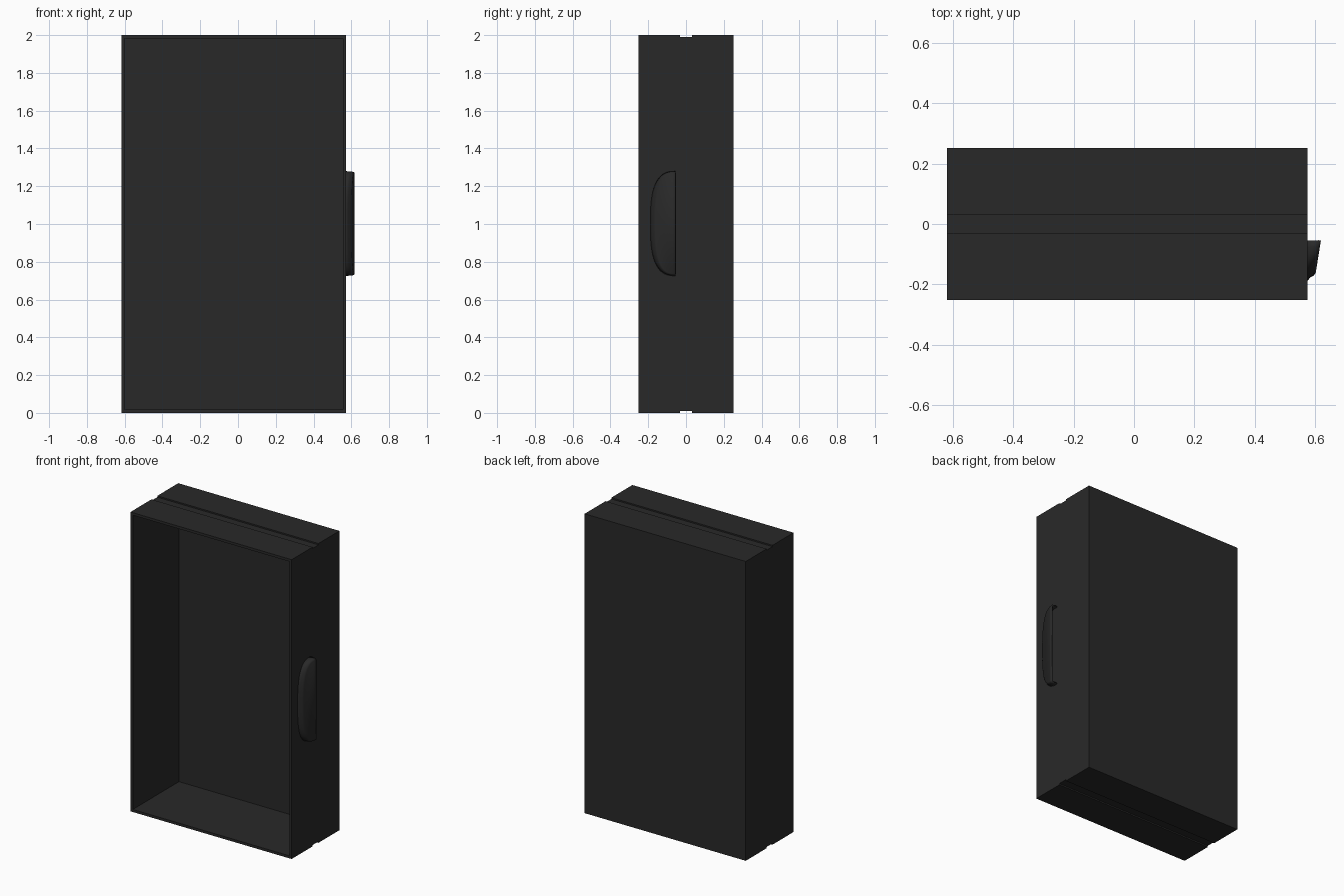
import bpy, bmesh, math

if "Cube" in bpy.data.objects:
    bpy.data.objects.remove(bpy.data.objects["Cube"])

mat = bpy.data.materials.new("dark_plastic")
mat.diffuse_color = (0.022, 0.022, 0.022, 1)
mat.use_nodes = True
mat.node_tree.nodes["Principled BSDF"].inputs["Base Color"].default_value = mat.diffuse_color

X0, X1, Y, H, T = -0.618, 0.573, 0.252, 2.0, 0.017   # carcass extents, wall thickness
GW, GD = 0.031, 0.009                                # runner groove half width, depth


def finish(name, bm):
    mesh = bpy.data.meshes.new(name)
    bm.to_mesh(mesh)
    bm.free()
    ob = bpy.data.objects.new(name, mesh)
    bpy.context.collection.objects.link(ob)
    mesh.materials.append(mat)
    return ob


def extrude_x(name, profile, xa, xb):
    """Extrude a closed (y, z) profile from xa to xb."""
    bm = bmesh.new()
    face = bm.faces.new([bm.verts.new((xa, y, z)) for y, z in profile])
    ext = bmesh.ops.extrude_face_region(bm, geom=[face])
    moved = [v for v in ext["geom"] if isinstance(v, bmesh.types.BMVert)]
    bmesh.ops.translate(bm, vec=(xb - xa, 0, 0), verts=moved)
    bmesh.ops.recalc_face_normals(bm, faces=bm.faces)
    return finish(name, bm)


# Outer outline with a runner groove in top and bottom
bottom = [(-Y, 0), (-GW, 0), (-GW, GD), (GW, GD), (GW, 0), (Y, 0)]
top = [(y, H - z) for y, z in reversed(bottom)]

# Side walls
extrude_x("left_wall", bottom + top, X0, X0 + T)
extrude_x("right_wall", bottom + top, X1 - T, X1)

# Top, back and bottom as one C-shaped section
inner = [(-Y, H - T), (Y - T, H - T), (Y - T, T), (-Y, T)]
extrude_x("shell", bottom + top + inner, X0 + T, X1 - T)

# Cup handle: D-shaped shell on the right wall, open towards the back
N, YB, ZC, W, HH, P = 40, -0.055, 1.0025, 0.134, 0.277, 2 / 2.8


def face_x(y):
    return 0.618 + (y - YB) * 0.16


def ring(bm, sy, sz, drop):
    verts = []
    for i in range(N):
        t = math.pi * (i / (N - 1) - 0.5)
        y = YB - W * sy * max(math.cos(t), 0) ** P
        z = ZC + HH * sz * math.copysign(abs(math.sin(t)) ** P, t)
        x = X1 if drop is None else face_x(y) - drop
        verts.append(bm.verts.new((x, y, z)))
    return verts


bm = bmesh.new()
rings = [ring(bm, *r) for r in ((1, 1, None), (0.91, 0.995, 0.016),
                                (0.87, 0.985, 0.006), (0.80, 0.96, 0))]
for a, b in zip(rings, rings[1:]):
    for i in range(N - 1):
        bm.faces.new((a[i], a[i + 1], b[i + 1], b[i]))
cap = rings[-1]
for i in range(N // 2 - 1):
    bm.faces.new((cap[i], cap[i + 1], cap[N - 2 - i], cap[N - 1 - i]))
bmesh.ops.recalc_face_normals(bm, faces=bm.faces)
bm.faces.ensure_lookup_table()
if bm.faces[-1].normal.x < 0:
    bmesh.ops.reverse_faces(bm, faces=bm.faces)
handle = finish("handle", bm)
solid = handle.modifiers.new("thickness", "SOLIDIFY")
solid.thickness = 0.009
solid.offset = -1

bpy.context.view_layer.objects.active = handle
handle.select_set(True)
bpy.ops.object.shade_smooth_by_angle(angle=math.radians(40))
